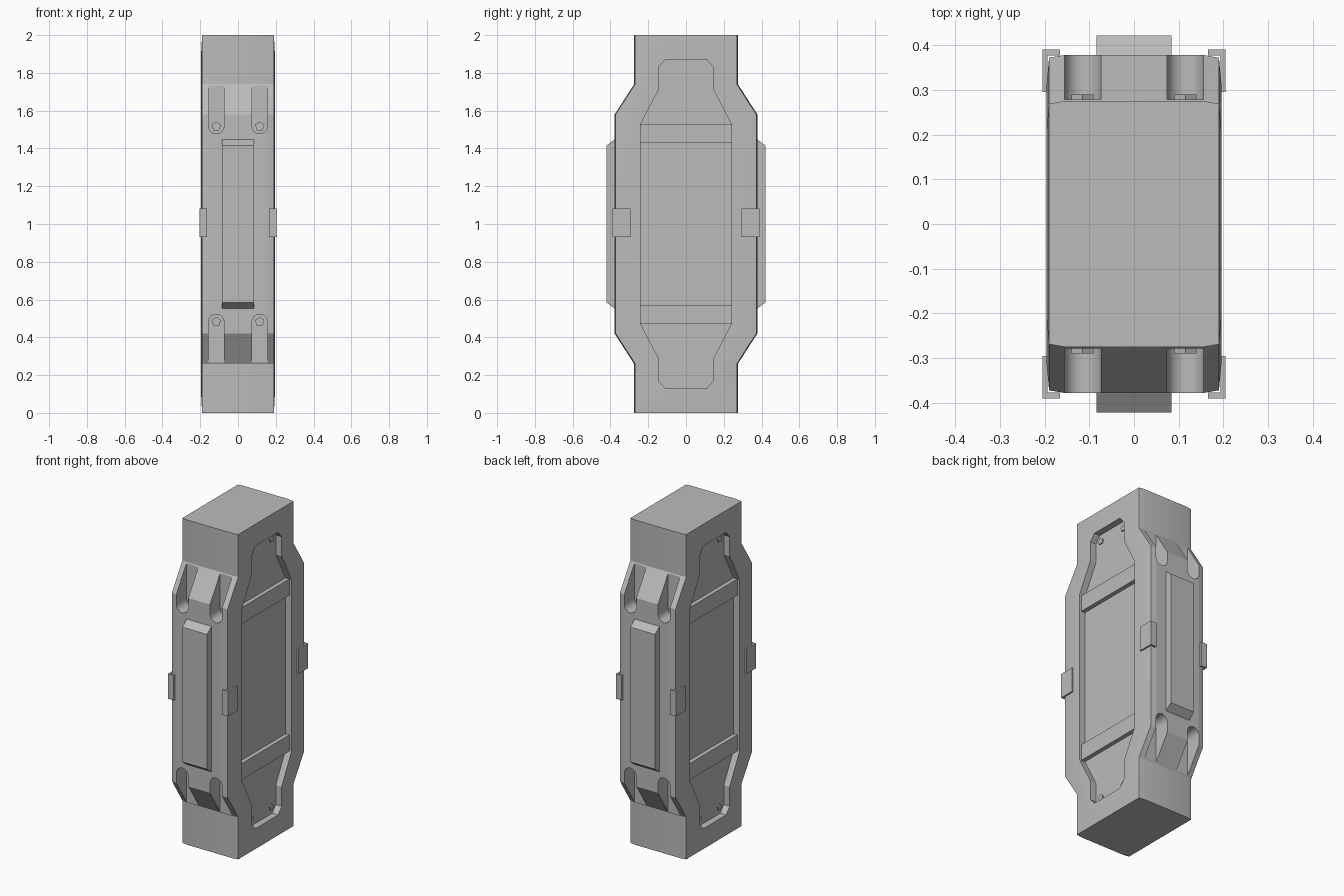
import bpy, bmesh, math

cube = bpy.data.objects.get("Cube")
if cube:
    bpy.data.objects.remove(cube, do_unlink=True)

grey = bpy.data.materials.new("plain grey")
grey.use_nodes = True
colour = (0.5, 0.5, 0.5, 1)
grey.diffuse_color = colour
for node in grey.node_tree.nodes:
    if node.type == 'BSDF_PRINCIPLED':
        node.inputs["Base Color"].default_value = colour

MID = 1.0  # height of the horizontal mirror plane


def loft(name, rings):
    """Join equal rings of points into a closed solid."""
    bm = bmesh.new()
    rows = [[bm.verts.new(p) for p in ring] for ring in rings]
    for a, b in zip(rows, rows[1:]):
        for i in range(len(a)):
            j = (i + 1) % len(a)
            bm.faces.new((a[i], a[j], b[j], b[i]))
    bm.faces.new(rows[0])
    bm.faces.new(rows[-1])
    bmesh.ops.recalc_face_normals(bm, faces=bm.faces)
    mesh = bpy.data.meshes.new(name)
    bm.to_mesh(mesh)
    bm.free()
    mesh.materials.append(grey)
    obj = bpy.data.objects.new(name, mesh)
    bpy.context.collection.objects.link(obj)
    return obj


def prism(name, outline, axis, lo, hi):
    """Extrude a 2D outline along x, y or z."""
    def place(p, d):
        c = list(p)
        c.insert("xyz".index(axis), d)
        return c
    return loft(name, [[place(p, d) for p in outline] for d in (lo, hi)])


def mirrored(quarter):
    """Complete an outline from its upper positive quarter, listed top down."""
    right = quarter + [(y, 2 * MID - z) for y, z in reversed(quarter)]
    return right + [(-y, z) for y, z in reversed(right)]


def bolt(name, axis, u, v, lo, hi, radius):
    ring = [(u + radius * math.sin(k * math.tau / 5),
             v + radius * math.cos(k * math.tau / 5)) for k in range(5)]
    return prism(name, ring, axis, lo, hi)


def body_ring(x, dy, dz):
    quarter = [(0.275 - dy, 2 - dz), (0.275 - dy, 1.74),
               (0.378 - dy, 1.58)]
    return [(x, y, z) for y, z in mirrored(quarter)]


# Slightly crowned body
layers = [(0.155, 0, 0), (0.19, 0.006, 0), (0.196, 0.07, 0.11)]
rings = [body_ring(-x, dy, dz) for x, dy, dz in reversed(layers)]
rings += [body_ring(*layer) for layer in layers]
body = loft("body", rings)

cutters = []
recess = mirrored([(0.11, 1.87), (0.145, 1.83), (0.145, 1.71), (0.24, 1.53)])
FLOOR = 0.156
for side, sx in (("left", 1), ("right", -1)):
    # Sunken side panels with raised cross bands and bolts
    cutters.append(prism("recess_cutter", recess, "x", sx * FLOOR, sx * 0.3))
    for level, sz in (("upper", 1), ("lower", -1)):
        z0, z1 = MID + sz * 0.43, MID + sz * 0.53
        band = [(-0.24, z0), (0.24, z0), (0.24, z1), (-0.24, z1)]
        prism(f"{side}_{level}_band", band, "x", sx * 0.15, sx * 0.182)
        for sy in (1, -1):
            bolt(f"{side}_{level}_panel_bolt", "x", sy * 0.097,
                 MID + sz * 0.825, sx * 0.15, sx * 0.163, 0.02)

for face, sy in (("front", -1), ("back", 1)):
    # Raised plate with sloped ends
    def plate_ring(y, h):
        return [(x, sy * y, z) for x, z in
                ((-0.084, MID - h), (0.084, MID - h),
                 (0.084, MID + h), (-0.084, MID + h))]
    loft(f"{face}_plate", [plate_ring(0.36, 0.45), plate_ring(0.375, 0.45),
                           plate_ring(0.422, 0.415)])
    for side, sx in (("left", 1), ("right", -1)):
        # Rounded slots in the shoulders with a bolt at each end
        for level, sz in (("upper", 1), ("lower", -1)):
            cx = sx * 0.115
            slot = [(cx + 0.041 * math.cos(a), MID + sz * (0.519 - 0.041 * math.sin(a)))
                    for a in (k * math.pi / 10 for k in range(11))]
            slot += [(cx - 0.041, MID + sz * 0.8), (cx + 0.041, MID + sz * 0.8)]
            cutters.append(prism("slot_cutter", slot, "y", sy * 0.279, sy * 0.5))
            bolt(f"{face}_{side}_{level}_slot_bolt", "y", cx,
                 MID + sz * 0.517, sy * 0.27, sy * 0.29, 0.026)
        # Corner clips, bent around the vertical edges
        clip = [(0.165, 0.39), (0.205, 0.39), (0.205, 0.295),
                (0.194, 0.295), (0.194, 0.377), (0.165, 0.377)]
        prism(f"{face}_{side}_clip", [(sx * x, sy * y) for x, y in clip],
              "z", 0.93, 1.083)

# Cut the recesses and slots out of the body
bpy.context.view_layer.objects.active = body
for cutter in cutters:
    cutter.hide_render = True
    mod = body.modifiers.new("cut", 'BOOLEAN')
    mod.operation = 'DIFFERENCE'
    mod.solver = 'EXACT'
    mod.object = cutter
    bpy.ops.object.modifier_apply(modifier=mod.name)
    bpy.data.objects.remove(cutter, do_unlink=True)

bpy.ops.object.select_all(action='DESELECT')
body.select_set(True)
bpy.ops.object.shade_smooth_by_angle(angle=math.radians(25))
